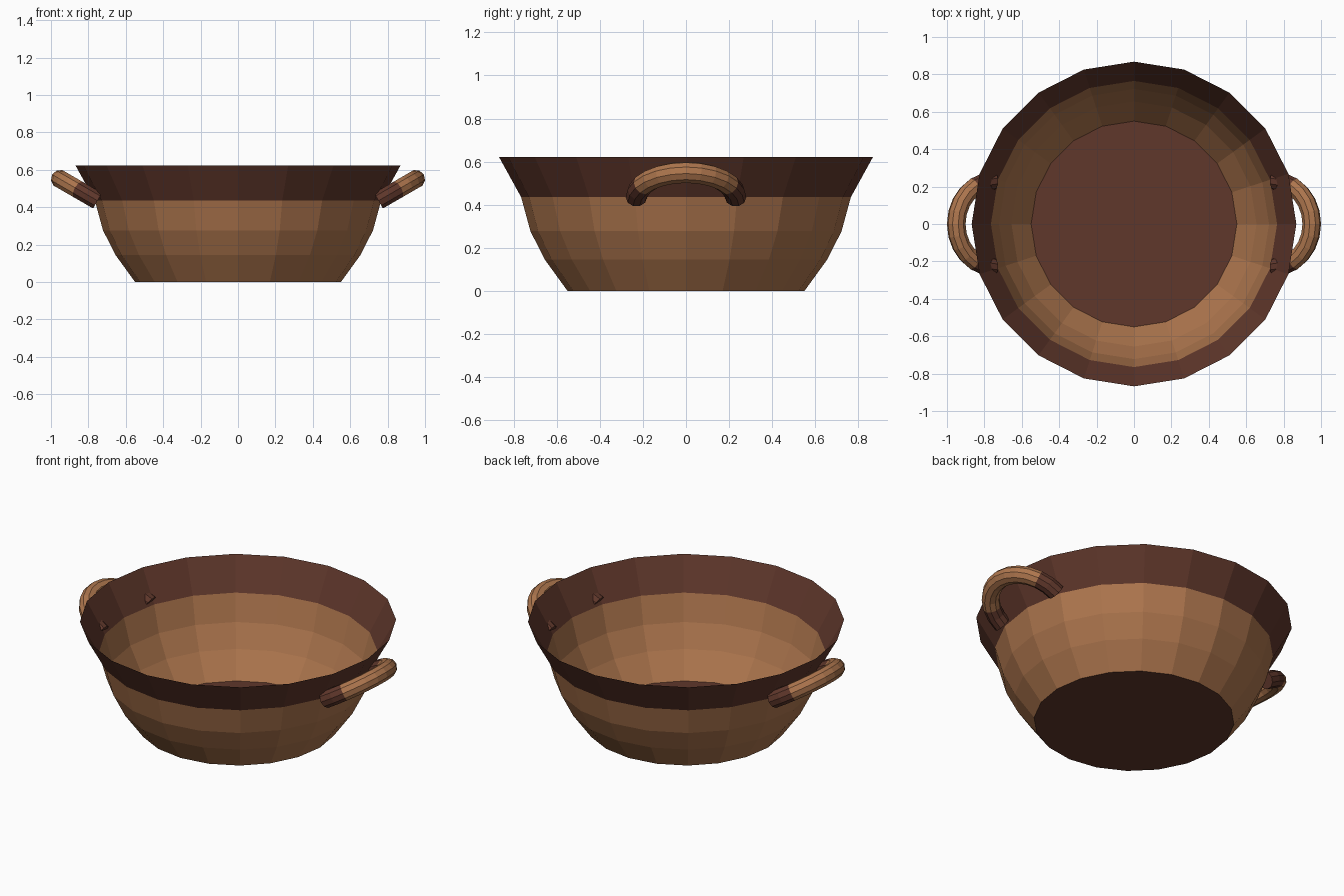
import bpy, bmesh
from math import sin, cos, pi, radians
from mathutils import Vector

if "Cube" in bpy.data.objects:
    bpy.data.objects.remove(bpy.data.objects["Cube"])


def material(name, rgb):
    m = bpy.data.materials.new(name)
    m.diffuse_color = (*rgb, 1)
    m.use_nodes = True
    m.node_tree.nodes["Principled BSDF"].inputs["Base Color"].default_value = m.diffuse_color
    return m


BROWN = material("light_brown", (0.42, 0.18, 0.075))
DARK = material("dark_brown", (0.115, 0.038, 0.024))
SIDES = 20


def finish(name, bm, *mats):
    mesh = bpy.data.meshes.new(name)
    bm.to_mesh(mesh)
    bm.free()
    for m in mats:
        mesh.materials.append(m)
    ob = bpy.data.objects.new(name, mesh)
    bpy.context.collection.objects.link(ob)
    return ob


def bridge(bm, a, b, mat=0):
    n = len(a)
    for i in range(n):
        j = (i + 1) % n
        bm.faces.new((a[i], a[j], b[j], b[i])).material_index = mat


def lathe(name, profile, mat, floor=False):
    bm = bmesh.new()
    rings = [[bm.verts.new((r * cos(2 * pi * i / SIDES), r * sin(2 * pi * i / SIDES), z))
              for i in range(SIDES)] for r, z in profile]
    for a, b in zip(rings, rings[1:]):
        bridge(bm, a, b)
    if floor:
        bm.faces.new(rings[0][::-1])
    return finish(name, bm, mat)


# Thin open bowl: floor, curved wall and flared dark rim band
wall = [(0.55, 0.0), (0.655, 0.145), (0.722, 0.277), (0.765, 0.435)]
lathe("bowl_floor", wall[:1], DARK, floor=True)
lathe("bowl_wall", wall, BROWN)
lathe("rim_band", [wall[-1], (0.868, 0.622)], DARK)


# Half-ring handles, tilted upward, with dark tips piercing the rim band
def handle(name, side):
    R, r, steps, sides = 0.23, 0.05, 12, 10
    tilt = radians(30)
    centre = Vector((0.751, 0, 0.435))
    out = Vector((cos(tilt), 0, sin(tilt)))
    up = Vector((-sin(tilt), 0, cos(tilt)))
    across = Vector((0, 1, 0))
    bm = bmesh.new()
    rings = []
    for s in range(steps + 1):
        t = -pi / 2 + pi * s / steps
        radial = out * cos(t) + across * sin(t)
        ring = []
        for k in range(sides):
            a = 2 * pi * k / sides
            p = centre + radial * (R + r * cos(a)) + up * (r * sin(a))
            p.x *= side
            ring.append(bm.verts.new(p))
        rings.append(ring)
    for s in range(steps):
        bridge(bm, rings[s], rings[s + 1], int(s < 2 or s >= steps - 2))
    for ring in (rings[0], rings[-1]):
        bm.faces.new(ring).material_index = 1
    bmesh.ops.recalc_face_normals(bm, faces=bm.faces[:])
    finish(name, bm, BROWN, DARK)


handle("right_handle", 1)
handle("left_handle", -1)
